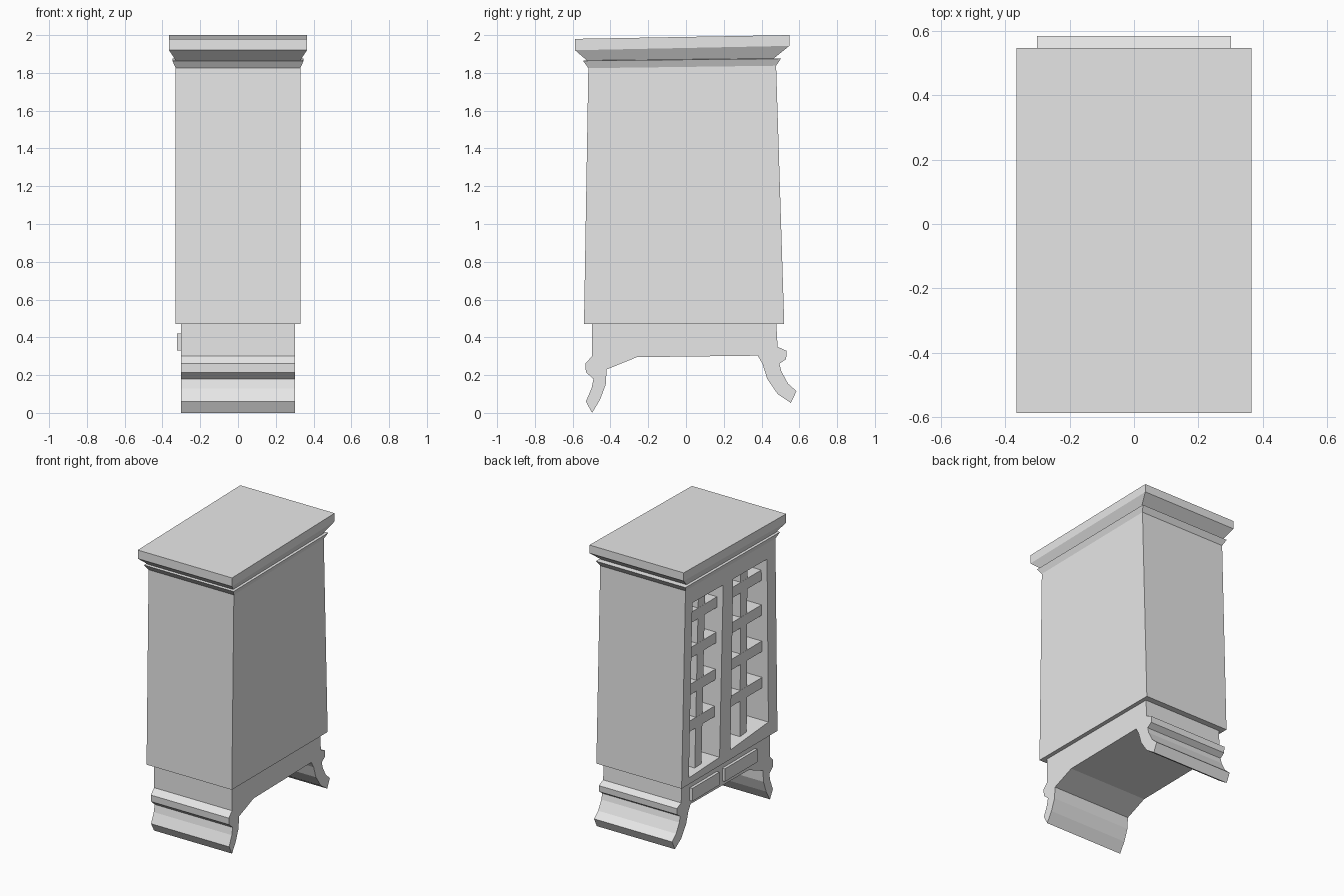
import bpy, bmesh

if "Cube" in bpy.data.objects:
    bpy.data.objects.remove(bpy.data.objects["Cube"])

mat = bpy.data.materials.new("light_grey")
mat.diffuse_color = (0.8, 0.8, 0.8, 1)
mat.use_nodes = True
mat.node_tree.nodes["Principled BSDF"].inputs["Base Color"].default_value = mat.diffuse_color


def finish(name, bm):
    bmesh.ops.recalc_face_normals(bm, faces=bm.faces)
    me = bpy.data.meshes.new(name)
    bm.to_mesh(me)
    bm.free()
    me.materials.append(mat)
    ob = bpy.data.objects.new(name, me)
    bpy.context.collection.objects.link(ob)
    return ob


def prism(name, outline, x0, x1):
    """Extrude a (y, z) outline along x."""
    bm = bmesh.new()
    a = [bm.verts.new((x0, y, z)) for y, z in outline]
    b = [bm.verts.new((x1, y, z)) for y, z in outline]
    bm.faces.new(a)
    bm.faces.new(b[::-1])
    n = len(a)
    for i in range(n):
        j = (i + 1) % n
        bm.faces.new((a[i], b[i], b[j], a[j]))
    return finish(name, bm)


def loft(name, rings):
    """Join rectangles given as (half x, y front, z front, y back, z back)."""
    bm = bmesh.new()
    loops = []
    for hx, y0, z0, y1, z1 in rings:
        loops.append([bm.verts.new(c) for c in
                      ((-hx, y0, z0), (hx, y0, z0), (hx, y1, z1), (-hx, y1, z1))])
    bm.faces.new(loops[0])
    bm.faces.new(loops[-1])
    for a, b in zip(loops, loops[1:]):
        for i in range(4):
            j = (i + 1) % 4
            bm.faces.new((a[i], a[j], b[j], b[i]))
    return finish(name, bm)


# Tapered cabinet body with the moulded, slightly sloping cornice
cabinet = loft("cabinet_body", [
    (0.33, -0.54, 0.47, 0.52, 0.47),
    (0.33, -0.517, 1.825, 0.477, 1.838),
    (0.347, -0.545, 1.864, 0.502, 1.875),
    (0.33, -0.525, 1.866, 0.465, 1.877),
    (0.365, -0.587, 1.92, 0.547, 1.943),
    (0.365, -0.587, 1.98, 0.547, 2.0),
])

# Two door compartments: outlines as bottom back, bottom front, top front, top back
doors = [
    [(0.44, 0.515), (0.10, 0.53), (0.06, 1.72), (0.40, 1.725)],
    [(-0.02, 0.535), (-0.44, 0.57), (-0.425, 1.715), (-0.05, 1.72)],
]
for i, outline in enumerate(doors):
    cutter = prism(f"door_cutter_{i}", outline, -0.4, 0.27)
    cutter.hide_render = True
    cutter.hide_viewport = True
    cut = cabinet.modifiers.new("door_opening", "BOOLEAN")
    cut.operation = 'DIFFERENCE'
    cut.solver = 'EXACT'
    cut.object = cutter

# Lattice bars set back inside each opening
for i, (bb, bf, tf, tb) in enumerate(doors):
    def across(z, s):
        t = (z - 0.53) / 1.19
        back = bb[0] + (tb[0] - bb[0]) * t
        front = bf[0] + (tf[0] - bf[0]) * t
        return back + (front - back) * s

    for k, zc in enumerate((1.59, 1.345, 1.09, 0.835)):
        z0, z1 = zc - 0.037, zc + 0.037
        prism(f"lattice_rail_{i}_{k}",
              [(across(z0, -0.02), z0), (across(z0, 1.02), z0),
               (across(z1, 1.02), z1), (across(z1, -0.02), z1)], -0.284, -0.16)
    z0, z1 = 0.52, 1.73
    m0, m1 = across(z0, 0.5), across(z1, 0.5)
    prism(f"lattice_upright_{i}",
          [(m0 + 0.037, z0), (m0 - 0.037, z0), (m1 - 0.037, z1), (m1 + 0.037, z1)],
          -0.283, -0.161)

# Base with one curled foot along each end
prism("base_and_feet", [
    (-0.497, 0.475), (-0.497, 0.30), (-0.533, 0.262), (-0.53, 0.215),
    (-0.49, 0.18), (-0.50, 0.13), (-0.53, 0.06), (-0.497, 0.0),
    (-0.455, 0.07), (-0.425, 0.15), (-0.42, 0.23), (-0.26, 0.295),
    (0.38, 0.303), (0.405, 0.26), (0.43, 0.18), (0.485, 0.10),
    (0.555, 0.053), (0.585, 0.115), (0.54, 0.155), (0.505, 0.22),
    (0.495, 0.26), (0.53, 0.285), (0.533, 0.328), (0.485, 0.35),
    (0.478, 0.475)], -0.302, 0.302)

# Drawer fronts below the doors
for i, (y0, y1) in enumerate(((0.39, 0.09), (0.03, -0.33))):
    prism(f"drawer_front_{i}", [(y0, 0.33), (y1, 0.33), (y1, 0.42), (y0, 0.42)],
          -0.322, -0.29)
